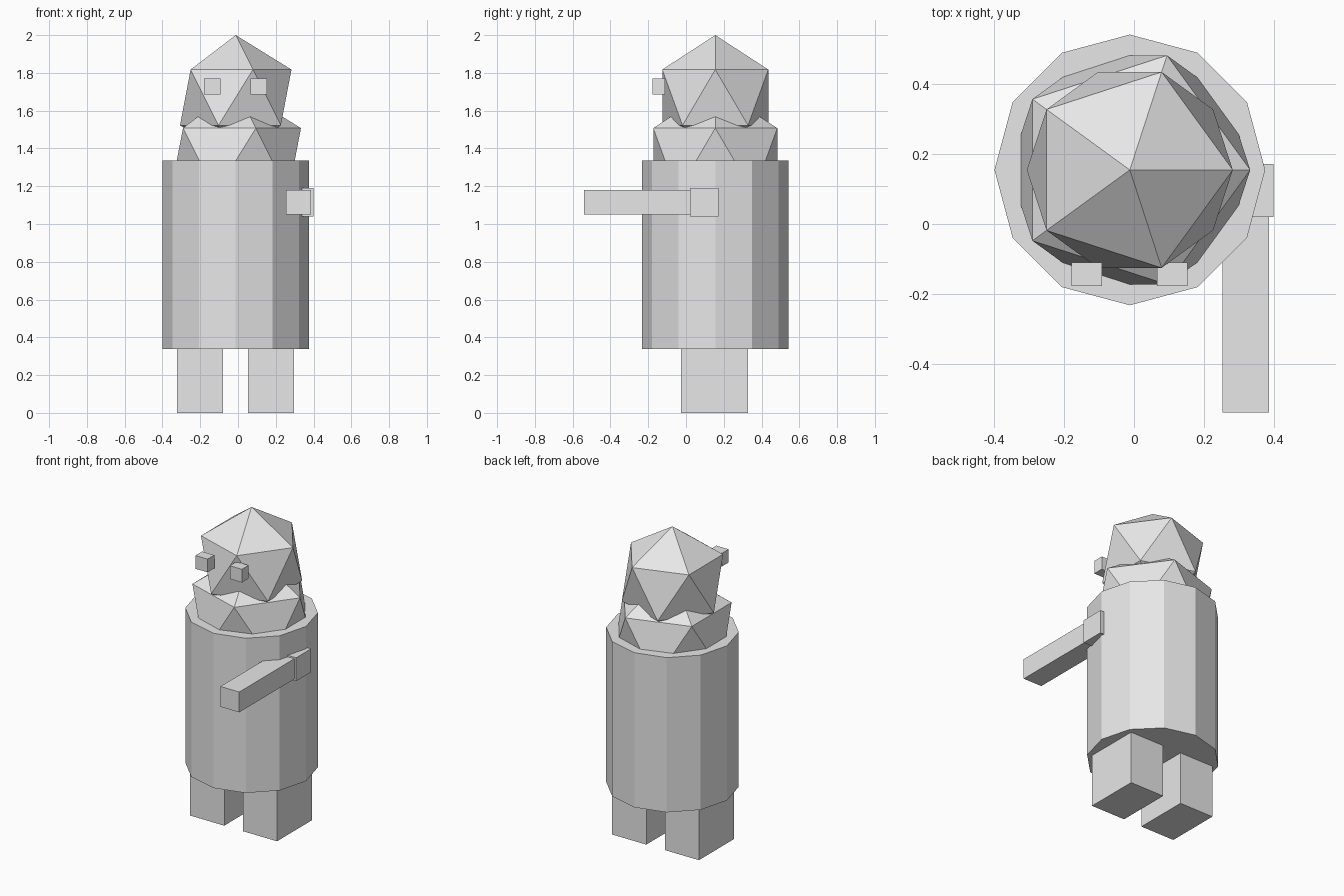
import bpy

if "Cube" in bpy.data.objects:
    bpy.data.objects.remove(bpy.data.objects["Cube"])

CX, CY = -0.012, 0.155   # shared vertical axis of the body parts

grey = bpy.data.materials.new("plain_grey")
grey.diffuse_color = (0.8, 0.8, 0.8, 1)
grey.use_nodes = True
grey.node_tree.nodes["Principled BSDF"].inputs["Base Color"].default_value = grey.diffuse_color


def finish(name):
    ob = bpy.context.object
    ob.name = name
    ob.data.materials.append(grey)
    return ob


def box(name, x, y, z):
    """Box from (min, max) ranges along each axis."""
    bpy.ops.mesh.primitive_cube_add(size=1, location=[sum(r) / 2 for r in (x, y, z)])
    ob = finish(name)
    for v in ob.data.vertices:
        v.co = [c * (r[1] - r[0]) for c, r in zip(v.co, (x, y, z))]
    return ob


def ball(name, radius, z):
    """Twenty-sided faceted ball on the body axis."""
    bpy.ops.mesh.primitive_ico_sphere_add(subdivisions=1, radius=radius, location=(CX, CY, z))
    return finish(name)


# Barrel body with twelve sides
bpy.ops.mesh.primitive_cylinder_add(vertices=12, radius=0.388, depth=0.996,
                                    location=(CX, CY, 0.837))
finish("body")

# Faceted shoulders sunk into the body, and head sunk into the shoulders
ball("shoulders", 0.386, 1.335)
ball("head", 0.33, 1.67)

# Legs and eyes in pairs
for side, leg_x, eye_x in (("right", (-0.322, -0.079), (-0.179, -0.092)),
                           ("left", (0.053, 0.297), (0.066, 0.153))):
    box(side + "_leg", leg_x, (-0.027, 0.328), (0, 0.345))
    box(side + "_eye", eye_x, (-0.178, -0.11), (1.685, 1.77))

# Single arm reaching forward from its shoulder joint
box("arm_joint", (0.335, 0.4), (0.02, 0.172), (1.04, 1.191))
box("arm", (0.253, 0.387), (-0.54, 0.06), (1.05, 1.181))
